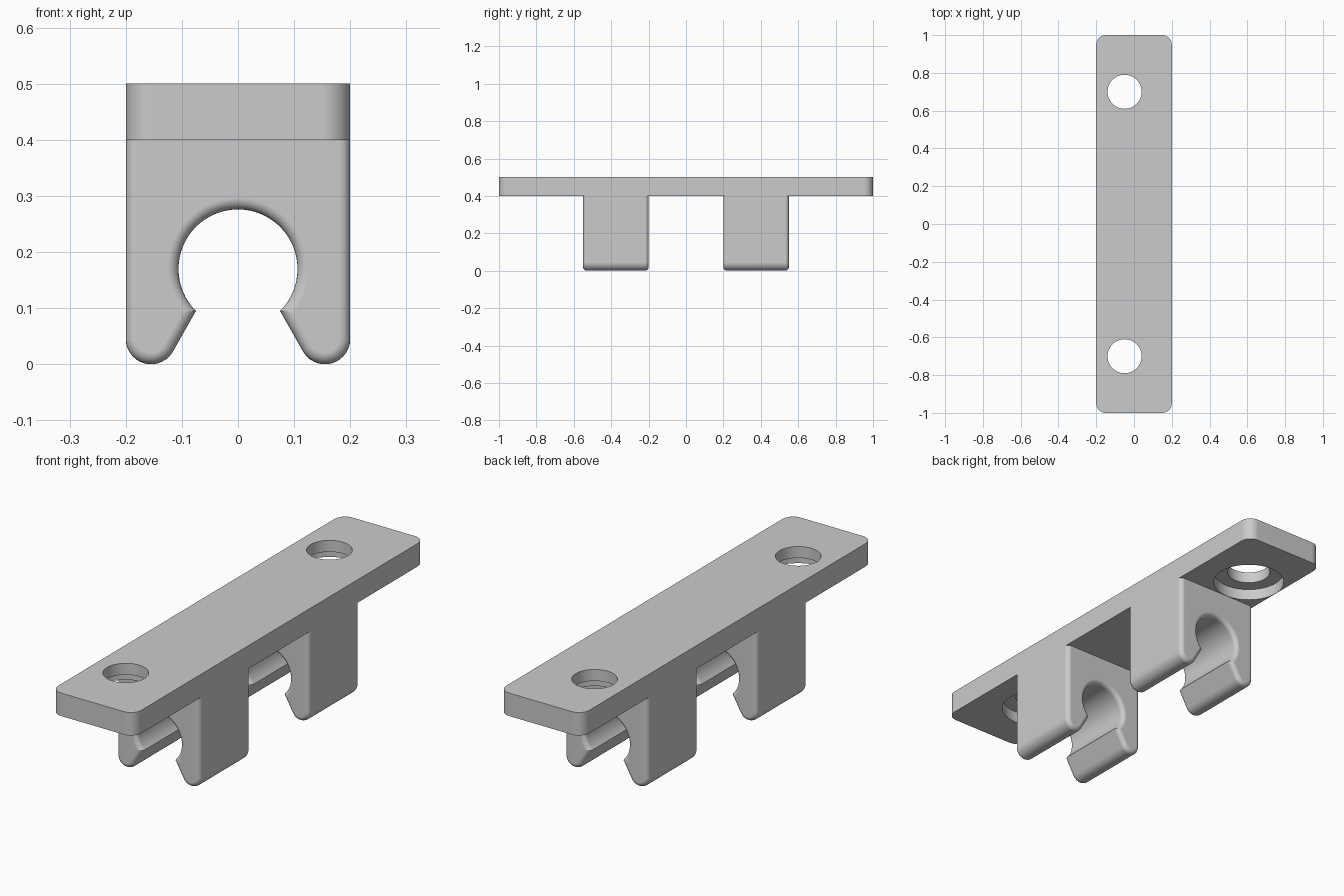
import bpy
import bmesh
from math import sin, cos, radians

cube = bpy.data.objects.get("Cube")
if cube:
    bpy.data.objects.remove(cube, do_unlink=True)

grey = bpy.data.materials.new("plain grey")
grey.use_nodes = True
colour = (0.6, 0.6, 0.6, 1)
grey.diffuse_color = colour
grey.node_tree.nodes["Principled BSDF"].inputs["Base Color"].default_value = colour


def arc(cx, cy, r, start, end, steps):
    """Points along an arc, angles in degrees."""
    angles = [radians(start + (end - start) * i / steps) for i in range(steps + 1)]
    return [(cx + r * cos(a), cy + r * sin(a)) for a in angles]


def prism(name, points, depth, round_caps=None, radius=0.02):
    """Extrude a flat outline; round_caps picks the cap edges to be rounded."""
    bm = bmesh.new()
    cap = bm.faces.new([bm.verts.new(p) for p in points])
    out = bmesh.ops.extrude_face_region(bm, geom=[cap])
    moved = [v for v in out["geom"] if isinstance(v, bmesh.types.BMVert)]
    bmesh.ops.translate(bm, verts=moved, vec=depth)
    bmesh.ops.recalc_face_normals(bm, faces=bm.faces[:])
    if round_caps:
        edges = [e for e in bm.edges if round_caps(e)]
        bmesh.ops.bevel(bm, geom=edges, offset=radius, segments=5,
                        profile=0.5, affect='EDGES', clamp_overlap=False)
    mesh = bpy.data.meshes.new(name)
    bm.to_mesh(mesh)
    bm.free()
    mesh.materials.append(grey)
    obj = bpy.data.objects.new(name, mesh)
    bpy.context.collection.objects.link(obj)
    return obj


def finish(obj):
    bpy.ops.object.select_all(action='DESELECT')
    obj.select_set(True)
    bpy.context.view_layer.objects.active = obj
    bpy.ops.object.shade_smooth_by_angle(angle=radians(35))
    weighted = obj.modifiers.new("weighted normals", 'WEIGHTED_NORMAL')
    weighted.keep_sharp = True


# Mounting plate with rounded corners
corners = [(1, 1, 0), (-1, 1, 90), (-1, -1, 180), (1, -1, 270)]
outline = [p for sx, sy, a in corners
           for p in arc(sx * 0.15, sy * 0.95, 0.05, a, a + 90, 8)]
plate = prism("mounting_plate", [(x, y, 0.4) for x, y in outline], (0, 0, 0.1))

# Screw holes, counterbored from below
for y in (-0.7, 0.7):
    for r, z, height in ((0.09, 0.3, 0.3), (0.149, 0.3, 0.15)):
        circle = arc(-0.05, y, r, 0, 360, 64)[:-1]
        cutter = prism("hole_cutter", [(px, py, z) for px, py in circle], (0, 0, height))
        cutter.hide_render = True
        cut = plate.modifiers.new("hole", 'BOOLEAN')
        cut.operation = 'DIFFERENCE'
        cut.solver = 'EXACT'
        cut.object = cutter
        bpy.context.view_layer.objects.active = plate
        bpy.ops.object.modifier_apply(modifier=cut.name)
        bpy.data.objects.remove(cutter, do_unlink=True)
finish(plate)

# Snap-in clip outline: one leg with its lip, mirrored, joined by the round seat
leg = [(-0.2, 0.402)] + arc(-0.155, 0.045, 0.045, 180, 330, 14)
seat = arc(0, 0.17, 0.106, 225, -45, 48)
clip_outline = leg + seat + [(-x, z) for x, z in reversed(leg)]


def is_cap_edge(edge):
    a, b = edge.verts
    return abs(a.co.y - b.co.y) < 1e-4 and min(a.co.z, b.co.z) < 0.4


# Two clips under the plate
for name, y in (("front_clip", -0.55), ("back_clip", 0.2)):
    clip = prism(name, [(x, y, z) for x, z in clip_outline], (0, 0.35, 0), is_cap_edge)
    finish(clip)
